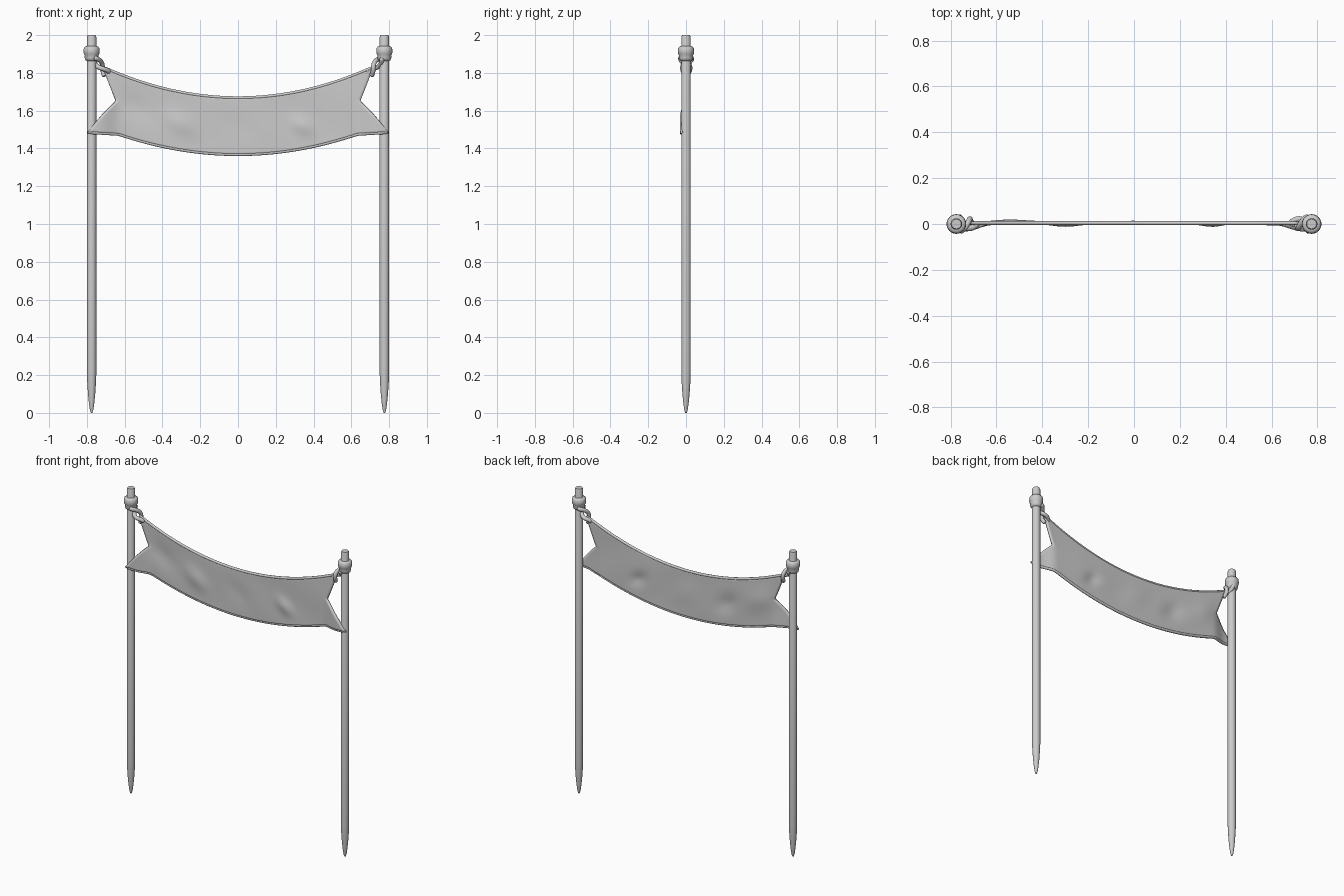
import bpy, bmesh, math
from mathutils import Vector

if "Cube" in bpy.data.objects:
    bpy.data.objects.remove(bpy.data.objects["Cube"])

POLE_X = 0.775


def finish(ob, angle=40):
    bpy.ops.object.select_all(action='DESELECT')
    bpy.context.view_layer.objects.active = ob
    ob.select_set(True)
    bpy.ops.object.shade_smooth_by_angle(angle=math.radians(angle))


def mesh_object(name, bm):
    bmesh.ops.recalc_face_normals(bm, faces=bm.faces)
    me = bpy.data.meshes.new(name)
    bm.to_mesh(me)
    bm.free()
    ob = bpy.data.objects.new(name, me)
    bpy.context.collection.objects.link(ob)
    return ob


def lathe(name, profile, x, sides=24):
    bm = bmesh.new()
    rings = []
    for r, z in profile:
        rings.append([bm.verts.new((x + r * math.cos(2 * math.pi * i / sides),
                                    r * math.sin(2 * math.pi * i / sides), z))
                      for i in range(sides)])
    for a, b in zip(rings, rings[1:]):
        for i in range(sides):
            j = (i + 1) % sides
            bm.faces.new((a[i], a[j], b[j], b[i]))
    bm.faces.new(rings[0])
    bm.faces.new(rings[-1])
    finish(mesh_object(name, bm))


def tube(name, points, radius, end_scale=1.0):
    cu = bpy.data.curves.new(name, 'CURVE')
    cu.dimensions = '3D'
    cu.bevel_depth = radius
    cu.bevel_resolution = 3
    cu.use_fill_caps = True
    sp = cu.splines.new('POLY')
    sp.use_smooth = True
    sp.points.add(len(points) - 1)
    for i, (p, co) in enumerate(zip(sp.points, points)):
        p.co = (*co, 1)
        p.radius = end_scale if i in (0, len(points) - 1) else 1
    ob = bpy.data.objects.new(name, cu)
    bpy.context.collection.objects.link(ob)


# Cloth surface: sagging edges, swallow-tail ends, soft wrinkles
def top_z(x):
    return 1.668 + 0.318 * x * x


def bottom_z(x):
    x = abs(x)
    return 1.368 + 0.27 * x * x if x < 0.63 else 1.475 + 0.06 * (x - 0.63)


def end_x(v):
    return 0.797 - 0.150 * v / 0.54 if v < 0.54 else 0.647 + 0.07 * (v - 0.54) / 0.46


WRINKLES = [(-0.30, 1.53, -0.012, 0.07), (0.34, 1.52, -0.012, 0.05),
            (-0.55, 1.62, 0.008, 0.08), (0.0, 1.52, 0.006, 0.09)]


def cloth(s, v):
    x = s * end_x(v)
    z = bottom_z(x) + (top_z(x) - bottom_z(x)) * v
    fade = math.sin(math.pi * v)
    y = 0.004 + 0.003 * fade * math.sin(9 * x + 7 * z)
    for cx, cz, amp, w in WRINKLES:
        y += amp * math.exp(-((x - cx + 0.5 * (z - cz)) ** 2 + (z - cz) ** 2) / w ** 2)
    # lower corners pass in front of the poles
    t = min(max((abs(x) - 0.62) / 0.12, 0), 1)
    if v < 0.54:
        y -= 0.028 * t * t * (3 - 2 * t)
    return Vector((x, y, z))


NU, NV = 80, 26
bm = bmesh.new()
grid = [[bm.verts.new(cloth(-1 + 2 * i / NU, j / NV)) for j in range(NV + 1)]
        for i in range(NU + 1)]
for i in range(NU):
    for j in range(NV):
        bm.faces.new((grid[i][j], grid[i + 1][j], grid[i + 1][j + 1], grid[i][j + 1]))
banner = mesh_object("banner_cloth", bm)
mod = banner.modifiers.new("thickness", 'SOLIDIFY')
mod.thickness = 0.014
mod.offset = 0
finish(banner)

# Rolled hems along the top and bottom edges
for name, v in (("top_hem", 1.0), ("bottom_hem", 0.0)):
    tube(name, [cloth(-1 + i / 30, v) for i in range(61)], 0.0085, 0.6)

# Poles, collars and twisted ties on both sides
for side, label in ((-1, "left"), (1, "right")):
    px = side * POLE_X
    lathe(label + "_pole", [(0.004, 0), (0.009, 0.015), (0.014, 0.05), (0.019, 0.1),
                            (0.023, 0.16), (0.025, 0.21), (0.025, 1.99), (0.021, 2.0)], px)
    lathe(label + "_rope_collar", [(0.024, 1.862), (0.033, 1.868), (0.037, 1.88),
                                   (0.036, 1.892), (0.041, 1.9), (0.043, 1.915),
                                   (0.041, 1.932), (0.034, 1.94), (0.024, 1.942)], px)
    start, end = Vector((side * 0.762, 0, 1.88)), Vector((side * 0.693, 0.002, 1.793))
    across = (end - start).normalized().cross(Vector((0, 1, 0)))
    for k in range(2):
        pts = []
        for i in range(25):
            t = i / 24
            a = math.pi * (k + 0.5 + 1.5 * t)
            pts.append(start.lerp(end, t) + across * (0.016 * math.cos(a))
                       + Vector((0, 1, 0)) * ((0.032 - 0.018 * t) * math.sin(a)))
        tube(f"{label}_tie_strand_{k + 1}", pts, 0.0125, 0.6)
